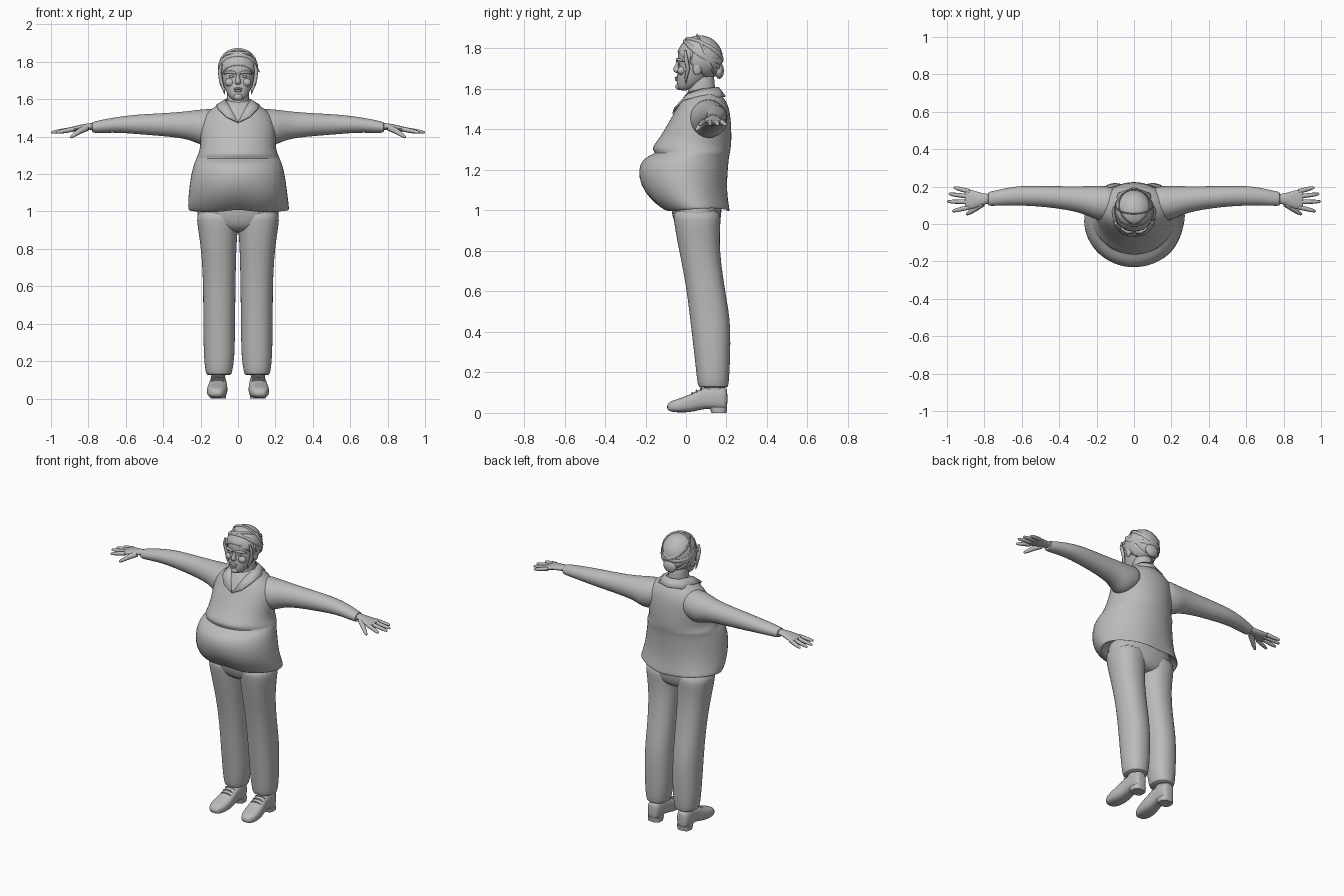
import bpy, bmesh, math
from mathutils import Vector

grey = bpy.data.materials.new("grey")
grey.diffuse_color = (0.5, 0.5, 0.5, 1)


def finish(name, bm, mirror=False, subsurf=0, thick=0, angle=50):
    bmesh.ops.recalc_face_normals(bm, faces=bm.faces)
    me = bpy.data.meshes.new(name)
    bm.to_mesh(me)
    bm.free()
    ob = bpy.data.objects.new(name, me)
    bpy.context.collection.objects.link(ob)
    me.materials.append(grey)
    if mirror:
        ob.modifiers.new("mirror", 'MIRROR').use_clip = False
    if thick:
        ob.modifiers.new("solid", 'SOLIDIFY').thickness = thick
    if subsurf:
        ob.modifiers.new("smooth", 'SUBSURF').levels = subsurf
        ob.modifiers["smooth"].render_levels = subsurf
    bpy.ops.object.select_all(action='DESELECT')
    ob.select_set(True)
    bpy.context.view_layer.objects.active = ob
    bpy.ops.object.shade_smooth_by_angle(angle=math.radians(angle))
    return ob


def skin(bm, loops, caps=True):
    n = len(loops[0])
    for a, b in zip(loops, loops[1:]):
        for i in range(n):
            bm.faces.new((a[i], a[(i + 1) % n], b[(i + 1) % n], b[i]))
    if caps:
        bm.faces.new(loops[0])
        bm.faces.new(loops[-1])


def loft(name, axis, rings, n=20, power=1.0, warp=None, **kw):
    """Rings are (position on axis, low u, high u, low v, high v)."""
    bm = bmesh.new()
    loops = []
    for t, u0, u1, v0, v1 in rings:
        loop = []
        for i in range(n):
            a = 2 * math.pi * i / n
            c, s = math.cos(a), math.sin(a)
            u = (u0 + u1) / 2 + (u1 - u0) / 2 * math.copysign(abs(c) ** power, c)
            v = (v0 + v1) / 2 + (v1 - v0) / 2 * math.copysign(abs(s) ** power, s)
            co = {'x': (t, u, v), 'y': (u, t, v), 'z': (u, v, t)}[axis]
            loop.append(bm.verts.new(warp(Vector(co)) if warp else co))
        loops.append(loop)
    skin(bm, loops)
    return finish(name, bm, **kw)


def tube(name, points, radii, n=8, flat=1.0, closed=False, **kw):
    bm = bmesh.new()
    pts = [Vector(p) for p in points]
    loops = []
    for i, p in enumerate(pts):
        if closed:
            d = pts[(i + 1) % len(pts)] - pts[i - 1]
        else:
            d = pts[min(i + 1, len(pts) - 1)] - pts[max(i - 1, 0)]
        d.normalize()
        ref = Vector((0, 0, 1)) if abs(d.z) < 0.9 else Vector((0, 1, 0))
        s = d.cross(ref).normalized()
        w = s.cross(d)
        r = radii[i] if not closed else radii[0]
        loops.append([bm.verts.new(p + s * r * flat * math.cos(2 * math.pi * k / n)
                                   + w * r * math.sin(2 * math.pi * k / n)) for k in range(n)])
    skin(bm, loops + loops[:1] if closed else loops, caps=not closed)
    return finish(name, bm, **kw)


def blob(name, loc, size, cut=None, **kw):
    bm = bmesh.new()
    bmesh.ops.create_uvsphere(bm, u_segments=24, v_segments=16, radius=1)
    for v in bm.verts:
        v.co = Vector([v.co[i] * size[i] + loc[i] for i in range(3)])
    if cut:
        bmesh.ops.bisect_plane(bm, geom=bm.verts[:] + bm.edges[:] + bm.faces[:],
                               plane_co=cut[0], plane_no=cut[1], clear_inner=True)
    return finish(name, bm, **kw)


def sym(rows):
    return [(z, -w, w, f, b) for z, w, f, b in rows]


# Loose shirt body, with a wavy hem and the chest fold above the belly
def hem_wave(co):
    k = max(0, min(1, (1.16 - co.z) / 0.16))
    a = math.atan2(co.y, co.x)
    f = 1 + 0.025 * k * math.sin(6 * a + 0.6)
    return Vector((co.x * f, co.y * f, co.z + 0.008 * k * math.sin(3 * a)))


loft("shirt", 'z', sym([
    (1.06, .21, -.07, .18), (1.01, .25, -.09, .20), (1.00, .266, -.105, .215),
    (1.01, .270, -.125, .217), (1.05, .268, -.178, .210), (1.12, .262, -.226, .203),
    (1.20, .252, -.238, .208), (1.25, .238, -.218, .212), (1.275, .228, -.175, .216),
    (1.283, .224, -.150, .218), (1.30, .218, -.168, .221), (1.32, .208, -.163, .224),
    (1.36, .202, -.130, .226), (1.42, .205, -.095, .224), (1.48, .200, -.060, .219),
    (1.52, .180, -.038, .208), (1.555, .135, -.018, .190), (1.59, .075, .012, .158),
    (1.60, .055, .03, .14)]), n=28, warp=hem_wave, subsurf=1, angle=80)

# Sleeves
loft("sleeve", 'x', [
    (.08, .03, .19, 1.39, 1.55), (.15, .015, .205, 1.36, 1.55), (.20, .02, .206, 1.352, 1.546),
    (.24, .04, .204, 1.375, 1.541), (.30, .064, .202, 1.392, 1.533), (.42, .085, .203, 1.404, 1.525),
    (.54, .096, .206, 1.413, 1.519), (.63, .099, .203, 1.421, 1.508), (.71, .098, .187, 1.42, 1.495),
    (.765, .096, .174, 1.419, 1.482), (.78, .098, .171, 1.423, 1.478), (.78, .108, .16, 1.432, 1.47)],
    mirror=True, subsurf=1)

# Hands, fingers and thumbs
loft("palm", 'x', [
    (.75, .11, .16, 1.435, 1.475), (.79, .108, .162, 1.437, 1.473), (.825, .095, .168, 1.434, 1.468),
    (.86, .080, .182, 1.429, 1.460), (.895, .078, .188, 1.427, 1.452), (.905, .088, .18, 1.432, 1.448)],
    n=16, mirror=True, subsurf=1)
for name, y0, y1, x1 in (("index_finger", .090, .068, .972), ("middle_finger", .118, .120, 1.0),
                         ("ring_finger", .147, .161, .992), ("little_finger", .174, .196, .965)):
    path = [(.88 + (x1 - .88) * t, y0 + (y1 - y0) * t, 1.440 - .018 * t) for t in (0, .4, .75, .95, 1)]
    tube(name, path, [.013, .012, .0105, .007, .002], mirror=True)
tube("thumb", [(.81, .11, 1.447), (.845, .085, 1.43), (.875, .063, 1.41), (.893, .053, 1.398),
               (.898, .051, 1.395)], [.018, .016, .012, .008, .002], mirror=True)

# Trousers
loft("trouser_hips", 'z', sym([
    (1.10, .20, -.08, .18), (1.0, .222, -.075, .178), (.95, .220, -.063, .172),
    (.91, .17, -.045, .16), (.885, .08, .0, .13)]), power=.9, subsurf=1)
loft("trouser_leg", 'z', [
    (1.02, -.01, .222, -.07, .175), (.95, -.006, .221, -.061, .172), (.89, .002, .212, -.052, .168),
    (.80, .008, .199, -.035, .168), (.68, .011, .190, -.010, .182), (.56, .013, .187, .008, .202),
    (.46, .014, .187, .020, .219), (.34, .015, .186, .034, .221), (.22, .018, .183, .048, .217),
    (.16, .027, .177, .054, .213), (.125, .034, .170, .060, .209), (.125, .05, .155, .08, .195)],
    power=.9, mirror=True, subsurf=1)

# Shoes with heel, collar and laces
loft("shoe", 'y', [
    (-.094, .095, .135, .018, .04), (-.08, .078, .154, .006, .056), (-.045, .062, .167, .002, .068),
    (0, .056, .167, .002, .083), (.04, .056, .160, .006, .102), (.08, .060, .153, .018, .122),
    (.12, .062, .150, .02, .132), (.17, .062, .150, .016, .134), (.197, .070, .143, .016, .125),
    (.205, .085, .128, .03, .11)], power=.72, mirror=True, subsurf=1)
loft("shoe_heel", 'z', [(0, .064, .148, .125, .2), (.03, .062, .15, .115, .204)],
     power=.7, mirror=True)
loft("ankle", 'z', [(.08, .07, .145, .09, .19), (.2, .065, .145, .085, .19)], mirror=True)
for i in range(3):
    y, z = .03 + .022 * i, .1 + .011 * i
    tube("shoe_lace", [(.075, y, z - .008), (.09, y, z), (.126, y, z), (.142, y, z - .008)],
         [.004] * 4, n=6, mirror=True)

# Shirt collar
bm = bmesh.new()
inner = [(0, .162, 1.61), (.05, .14, 1.608), (.07, .07, 1.60), (.055, .008, 1.58), (.0, -.068, 1.478)]
outer = [(0, .196, 1.565), (.085, .165, 1.562), (.118, .07, 1.57), (.106, -.014, 1.55), (.062, -.058, 1.508)]
top = [bm.verts.new(p) for p in inner]
low = [bm.verts.new(p) for p in outer]
for i in range(4):
    bm.faces.new((top[i], top[i + 1], low[i + 1], low[i]))
finish("collar", bm, mirror=True, thick=.008, angle=30)

# Neck and head
loft("neck", 'z', sym([(1.52, .07, .0, .16), (1.57, .062, .005, .148), (1.62, .058, .012, .142),
                       (1.70, .06, .02, .14)]), subsurf=1)
loft("head", 'z', sym([
    (1.592, .022, -.034, .01), (1.603, .040, -.043, .04), (1.63, .060, -.047, .085),
    (1.66, .073, -.046, .115), (1.69, .082, -.043, .135), (1.72, .086, -.039, .15),
    (1.75, .089, -.043, .16), (1.79, .090, -.042, .16), (1.83, .07, -.01, .13),
    (1.85, .03, .03, .09)]), power=.9, subsurf=1)

# Face
loft("nose", 'z', [(1.678, -.010, .010, -.05, -.02), (1.685, -.019, .019, -.061, -.02),
                   (1.696, -.016, .016, -.067, -.02), (1.715, -.010, .010, -.056, -.02),
                   (1.74, -.008, .008, -.045, -.02)], n=12, subsurf=1)
tube("brow", [(.010, -.044, 1.738), (.035, -.043, 1.745), (.06, -.030, 1.744), (.074, -.012, 1.735)],
     [.006, .008, .007, .003], mirror=True)
blob("eye", (.035, -.034, 1.722), (.014, .007, .006), mirror=True)
blob("cheek", (.045, -.022, 1.69), (.026, .02, .022), mirror=True)
blob("upper_lip", (0, -.046, 1.656), (.024, .010, .006))
blob("lower_lip", (0, -.045, 1.645), (.021, .010, .007))
blob("chin", (0, -.038, 1.613), (.024, .014, .017))
blob("ear", (.088, .055, 1.70), (.012, .022, .032), mirror=True)

# Head wrap with crossing folds, and loose hair at the sides
cen, rad = Vector((0, .068, 1.752)), Vector((.105, .114, .113))
blob("head_wrap", cen, rad, cut=((0, -.045, 1.785), (0, .67, .74)), thick=.006)


def fold(name, offset, tilt, roll, radius):
    nrm = Vector((math.sin(roll), math.sin(tilt), math.cos(tilt))).normalized()
    a = nrm.cross(Vector((0, 1, 0))).normalized()
    b = nrm.cross(a)
    pts = []
    for i in range(40):
        t = 2 * math.pi * i / 40
        d = nrm * offset + (a * math.cos(t) + b * math.sin(t)) * math.sqrt(1 - offset ** 2)
        pts.append(cen + Vector([d[k] * rad[k] for k in range(3)]))
    tube(name, pts, [radius], closed=True, flat=.35)


fold("wrap_front_fold", .18, .62, .0, .012)
fold("wrap_left_fold", .40, .50, .28, .011)
fold("wrap_right_fold", .40, .50, -.28, .011)
fold("wrap_back_fold", .30, 1.15, .0, .010)
blob("wrap_knot", (0, .165, 1.69), (.045, .022, .04))
tube("side_hair", [(.088, -.005, 1.79), (.098, .0, 1.75), (.092, .01, 1.70), (.078, .0, 1.655),
                   (.07, .0, 1.625)], [.006, .010, .010, .007, .002], mirror=True)
tube("loose_strand", [(.095, .03, 1.78), (.108, .025, 1.755), (.118, .022, 1.742)], [.007, .005, .001])
